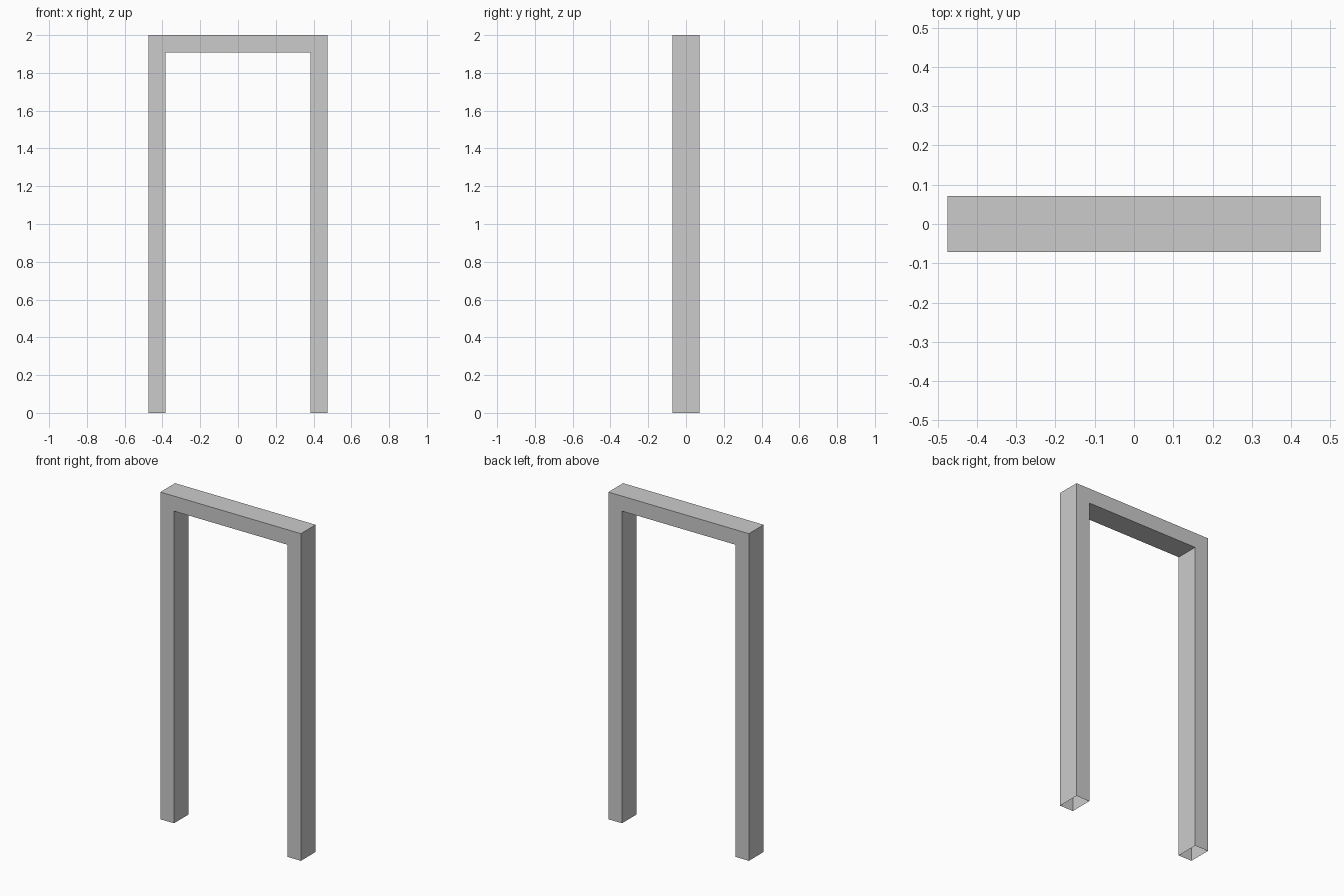
import bpy, bmesh

if "Cube" in bpy.data.objects:
    bpy.data.objects.remove(bpy.data.objects["Cube"])

HALF_W, INNER, HEIGHT, HEAD, HALF_D = 0.475, 0.383, 2.0, 1.908, 0.071

# Upside-down U outline, from the left foot round to the right foot and back inside
outline = [(-HALF_W, 0), (-HALF_W, HEIGHT), (HALF_W, HEIGHT), (HALF_W, 0),
           (INNER, 0), (INNER, HEAD), (-INNER, HEAD), (-INNER, 0)]

bm = bmesh.new()
front = [bm.verts.new((x, -HALF_D, z)) for x, z in outline]
back = [bm.verts.new((x, HALF_D, z)) for x, z in outline]

# Front and back faces of the frame
bm.faces.new(front)
bm.faces.new(back)

# Outer and inner sides; the feet stay open, so the legs are hollow from below
for i in range(len(outline)):
    j = (i + 1) % len(outline)
    if outline[i][1] == 0 and outline[j][1] == 0:
        continue
    bm.faces.new((front[i], front[j], back[j], back[i]))

# Face normals outward
bmesh.ops.recalc_face_normals(bm, faces=bm.faces)
bm.normal_update()
top = max(bm.faces, key=lambda f: f.calc_center_median().z)
if top.normal.z < 0:
    bmesh.ops.reverse_faces(bm, faces=bm.faces)

mesh = bpy.data.meshes.new("door_frame")
bm.to_mesh(mesh)
bm.free()
bpy.context.collection.objects.link(bpy.data.objects.new("door_frame", mesh))
